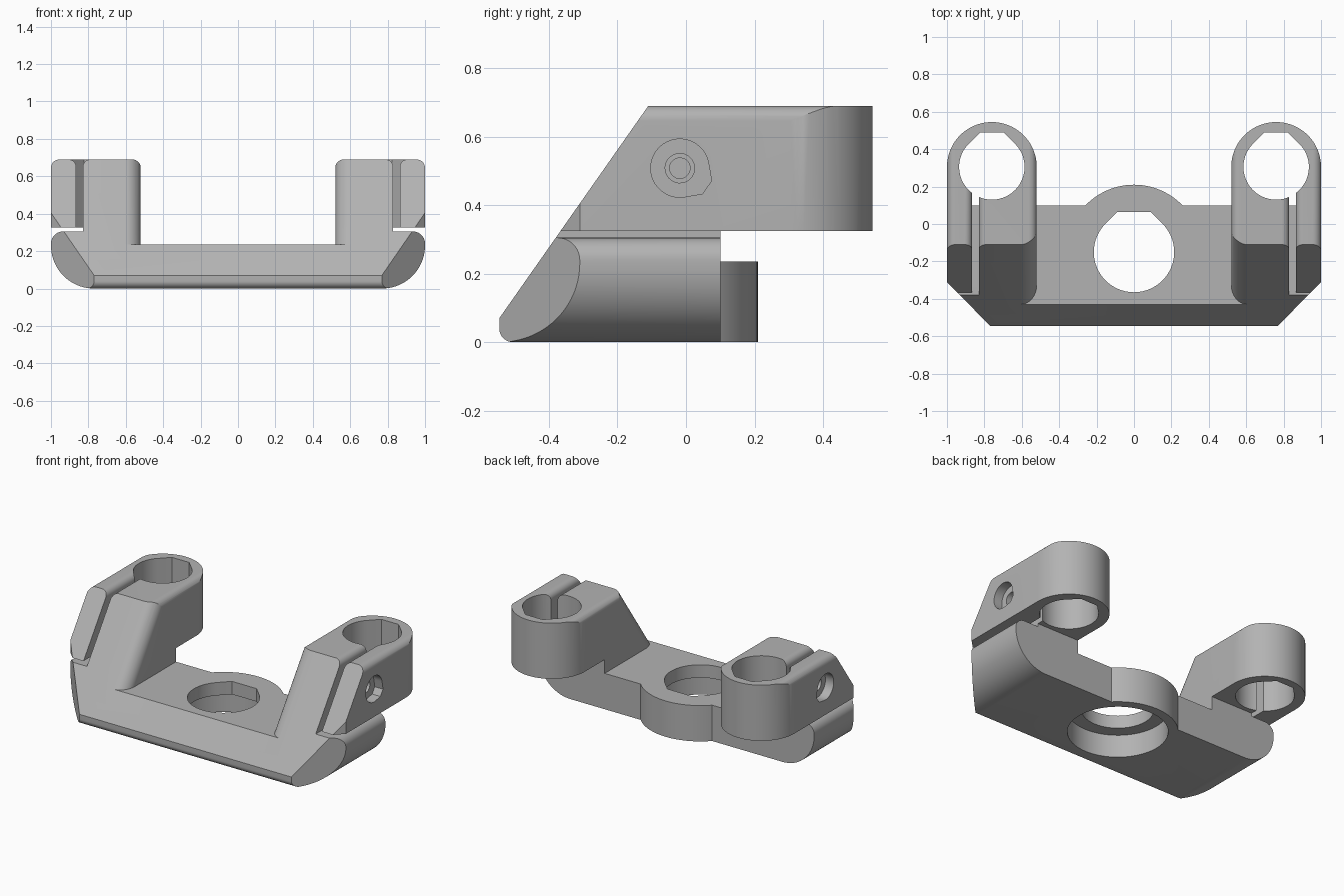
import bpy, bmesh, math
from mathutils import Vector

cube = bpy.data.objects.get("Cube")
if cube:
    bpy.data.objects.remove(cube, do_unlink=True)

grey = bpy.data.materials.new("plain grey")
grey.use_nodes = True
colour = (0.45, 0.45, 0.45, 1)
grey.diffuse_color = colour
grey.node_tree.nodes["Principled BSDF"].inputs["Base Color"].default_value = colour

X, Y, Z = Vector((1, 0, 0)), Vector((0, 1, 0)), Vector((0, 0, 1))


def arc(cx, cy, r, start, end, n=10):
    angles = [math.radians(start + (end - start) * i / n) for i in range(n + 1)]
    return [(cx + r * math.cos(a), cy + r * math.sin(a)) for a in angles]


def teardrop(r, flat):
    """Round hole with a 45 degree roof, cut off flat."""
    half = r * math.sqrt(2) - flat
    return arc(0, 0, r, 135, 405, 40) + [(half, flat), (-half, flat)]


def prism(name, pts, u, v, w, lo, hi, origin=(0, 0, 0)):
    """Outline in the u, v plane, extruded along w from lo to hi."""
    bm = bmesh.new()
    o = Vector(origin)
    face = bm.faces.new([bm.verts.new(o + u * a + v * b + w * lo) for a, b in pts])
    out = bmesh.ops.extrude_face_region(bm, geom=[face])
    verts = [g for g in out["geom"] if isinstance(g, bmesh.types.BMVert)]
    bmesh.ops.translate(bm, verts=verts, vec=w * (hi - lo))
    bmesh.ops.recalc_face_normals(bm, faces=bm.faces)
    mesh = bpy.data.meshes.new(name)
    bm.to_mesh(mesh)
    bm.free()
    mesh.materials.append(grey)
    obj = bpy.data.objects.new(name, mesh)
    bpy.context.collection.objects.link(obj)
    return obj


def box(name, x0, x1, y0, y1, z0, z1):
    return prism(name, [(x0, y0), (x1, y0), (x1, y1), (x0, y1)], X, Y, Z, z0, z1)


def bake(obj):
    graph = bpy.context.evaluated_depsgraph_get()
    mesh = bpy.data.meshes.new_from_object(obj.evaluated_get(graph))
    obj.modifiers.clear()
    obj.data = mesh


def combine(obj, tool, operation):
    mod = obj.modifiers.new("cut", "BOOLEAN")
    mod.operation, mod.solver, mod.object = operation, "EXACT", tool
    bake(obj)
    bpy.data.objects.remove(tool, do_unlink=True)


# Sloping front plane: direction up the slope and inward normal
slope_foot = Vector((0, -0.545, 0.07))
slope_up = Vector((0, 0.435, 0.62)).normalized()
inward = Vector((0, slope_up.z, -slope_up.y))

# Base bar: rounded ends, raised shoulders
half = (arc(0.77, 0.23, 0.23, -90, 0, 20) + arc(0.935, 0.24, 0.065, 0, 90)
        + [(0.72, 0.305), (0.72, 0.235)])
outline = half + [(-x, z) for x, z in reversed(half)]
body = prism("clamp_bracket", outline, X, Z, Y, -0.6, 0.1)
# Side outline with sloping front and rounded toe
top = 0.4
side = (arc(-0.505, 0.04, 0.04, 270, 180) + [slope_foot.yz[:]]
        + [(-0.545 + (top - 0.07) * 0.435 / 0.62, top), (0.3, top), (0.3, 0)])
combine(body, prism("side_outline", side, Y, Z, X, -1.5, 1.5), "INTERSECT")
# Chamfered front corners
plan = [(0.715, -0.6), (1, -0.31), (1, 0.3)]
plan += [(-x, y) for x, y in reversed(plan)]
combine(body, prism("plan_outline", plan, X, Y, Z, -0.5, 1), "INTERSECT")
# Round boss at the back
centre = (0, -0.15, 0)
combine(body, prism("boss", arc(0, 0, 0.36, 0, 180, 48), X, Y, Z, 0, 0.235, centre), "UNION")

# Clamp arm, built on the left and mirrored
cx, cy, ring = 0.76, 0.305, 0.24
plan = [(0.52, -0.6), (0.715, -0.6), (1, -0.31)] + arc(cx, cy, ring, 0, 180, 40)
arms = prism("clamp_arms", plan, X, Y, Z, 0.15, 0.69)
# Rounded top edges
r = 0.045
section = [(0.52, 0), (1, 0)] + arc(1 - r, 0.69 - r, r, 0, 90) + arc(0.52 + r, 0.69 - r, r, 90, 180)
combine(arms, prism("arm_section", section, X, Z, Y, -1, 1), "INTERSECT")
# Sloping front with rounded inner edge
r = 0.085
section = [(2, 0), (2, 2), (0.52, 2)] + arc(0.52 + r, r, r, 180, 270, 14)
combine(arms, prism("slope_section", section, X, inward, slope_up, -1, 2, slope_foot), "INTERSECT")
# Open underside behind the base, and the gap above the shoulder
combine(arms, box("underside", 0.3, 1.2, 0.1, 1, 0, 0.325), "DIFFERENCE")
combine(arms, box("shoulder_gap", 0.83, 1.2, -1, 0.5, 0, 0.325), "DIFFERENCE")
# Clamping slot with rounded lips
r = 0.04
slot = ([(0.83, 0.25), (0.865, 0.25)] + arc(0.865 + r, 0.69 - r, r, 180, 90)
        + [(0.905, 0.75), (0.79, 0.75)] + arc(0.83 - r, 0.69 - r, r, 90, 0))
combine(arms, prism("slot", slot, X, Z, Y, -1, 0.2), "DIFFERENCE")
# Tube hole
combine(arms, prism("tube_hole", teardrop(0.175, 0.185), X, Y, Z, 0, 1, (cx, cy, 0)), "DIFFERENCE")
# Screw: head recess, clearance hole and thread hole
screw = (0, -0.018, 0.508)
for radius, flat, x0 in ((0.085, 0.097, 0.94), (0.043, 0, 0.85), (0.03, 0, 0.6)):
    hole = teardrop(radius, flat) if flat else arc(0, 0, radius, 0, 345, 23)
    combine(arms, prism("screw_hole", hole, slope_up, inward, X, x0, 1.2, screw), "DIFFERENCE")
mirror = arms.modifiers.new("mirror", "MIRROR")
mirror.use_mirror_merge = False
bake(arms)
combine(body, arms, "UNION")

# Centre hole and the wider recess below it
combine(body, prism("centre_hole", teardrop(0.215, 0.215), X, Y, Z, -0.5, 0.5, centre), "DIFFERENCE")
combine(body, prism("recess", arc(0, 0, 0.3, 0, 354, 59), X, Y, Z, -0.5, 0.15, centre), "DIFFERENCE")

# Smooth curves, sharp edges
bpy.ops.object.select_all(action="DESELECT")
body.select_set(True)
bpy.context.view_layer.objects.active = body
bpy.ops.object.shade_smooth_by_angle(angle=math.radians(25))
